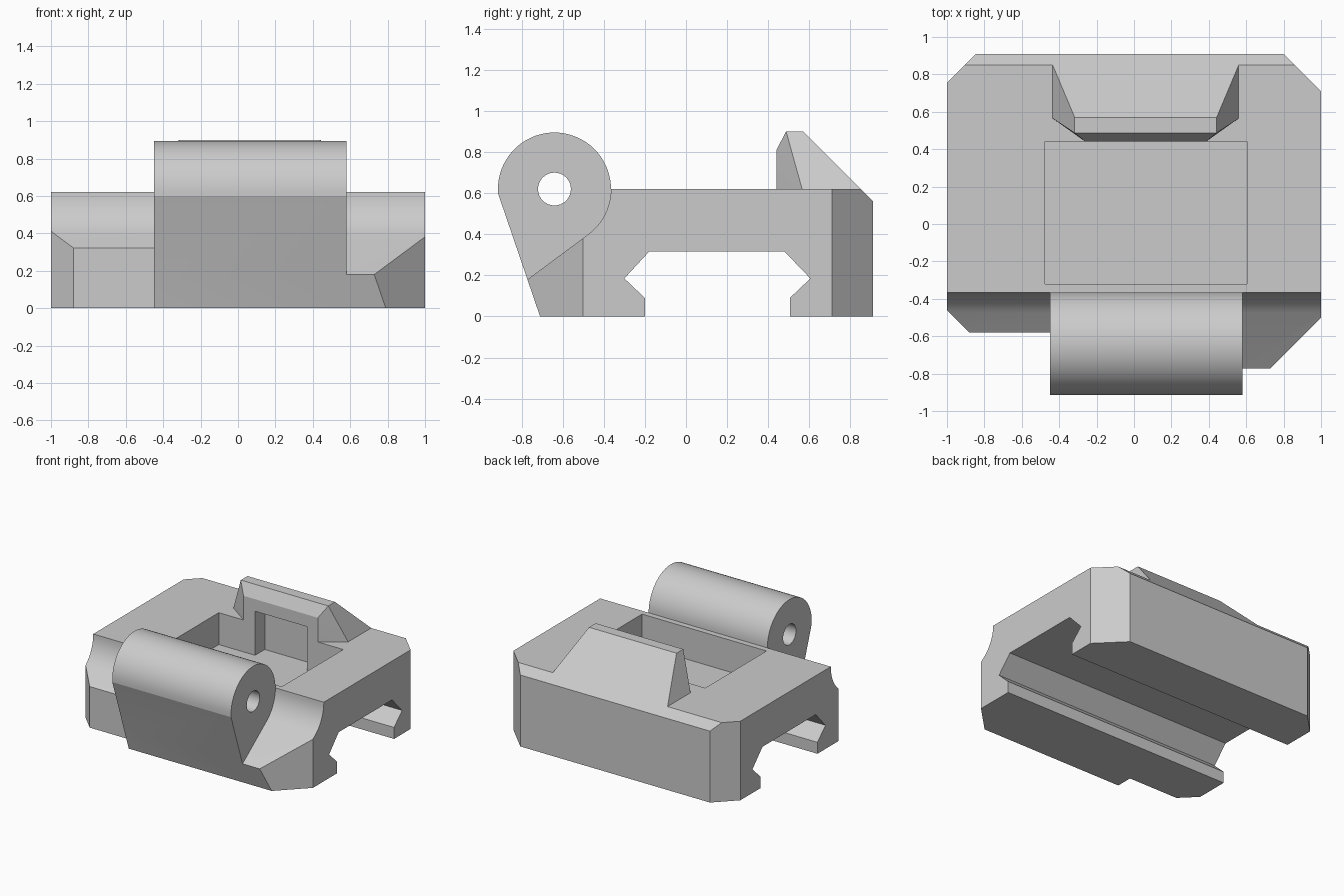
import bpy, bmesh, math
from mathutils import Vector

if "Cube" in bpy.data.objects:
    bpy.data.objects.remove(bpy.data.objects["Cube"])

grey = bpy.data.materials.new("plain grey")
grey.diffuse_color = (0.6, 0.6, 0.6, 1)
grey.use_nodes = True
grey.node_tree.nodes["Principled BSDF"].inputs["Base Color"].default_value = grey.diffuse_color

CY, CZ, R = -0.64, 0.62, 0.275     # hinge barrel axis and radius


def finish(name, bm):
    bmesh.ops.recalc_face_normals(bm, faces=bm.faces)
    me = bpy.data.meshes.new(name)
    bm.to_mesh(me)
    bm.free()
    me.materials.append(grey)
    ob = bpy.data.objects.new(name, me)
    bpy.context.collection.objects.link(ob)
    return ob


def extrude_x(profile, x0, x1):
    """Prism of a (y, z) profile running along x."""
    bm = bmesh.new()
    face = bm.faces.new([bm.verts.new((x0, y, z)) for y, z in profile])
    res = bmesh.ops.extrude_face_region(bm, geom=[face])
    verts = [v for v in res["geom"] if isinstance(v, bmesh.types.BMVert)]
    bmesh.ops.translate(bm, verts=verts, vec=(x1 - x0, 0, 0))
    return bm


def box(name, x0, x1, y0, y1, z0, z1):
    return finish(name, extrude_x([(y0, z0), (y1, z0), (y1, z1), (y0, z1)], x0, x1))


def arc(a0, a1, n, r=R):
    angles = [math.radians(a0 + (a1 - a0) * i / n) for i in range(n + 1)]
    return [(CY + r * math.cos(a), CZ + r * math.sin(a)) for a in angles]


def combine(target, other, operation):
    other.hide_render = True
    mod = target.modifiers.new("cut", 'BOOLEAN')
    mod.operation = operation
    mod.solver = 'EXACT'
    mod.object = other
    bpy.context.view_layer.objects.active = target
    bpy.ops.object.modifier_apply(modifier=mod.name)
    bpy.data.objects.remove(other)


# Base block: dovetail groove below, hollow clearance beside the barrel
profile = arc(0, -53.13, 10) + [
    (-0.7715, 0.18), (-0.71, 0),
    (-0.2, 0), (-0.2, 0.09), (-0.3, 0.185), (-0.18, 0.315),
    (0.48, 0.315), (0.605, 0.185), (0.505, 0.09), (0.505, 0),
    (0.91, 0), (0.91, 0.56), (0.85, 0.62)]
bm = extrude_x(profile, -1, 1)

# Cut the four vertical corners
for sx, sy, dist in ((-1, -1, 1.46), (1, -1, 1.5), (-1, 1, 1.755), (1, 1, 1.71)):
    normal = Vector((sx, sy, 0))
    res = bmesh.ops.bisect_plane(bm, geom=bm.verts[:] + bm.edges[:] + bm.faces[:],
                                 plane_co=normal * dist / 2, plane_no=normal,
                                 clear_outer=True)
    edges = [e for e in bm.edges if e.is_boundary]
    bmesh.ops.holes_fill(bm, edges=edges, sides=0)
base = finish("base_block", bm)

# Shorter left wing and the square pocket in the top
combine(base, box("wing_cutter", -1.2, -0.45, -1.2, -0.58, -0.2, 0.9), 'DIFFERENCE')
combine(base, box("pocket_cutter", -0.475, 0.605, -0.32, 0.44, 0.37, 0.8), 'DIFFERENCE')

# Hinge barrel flowing down into the front face
barrel = arc(0, 180, 36) + [(-0.915, 0.6), (-0.71, 0), (-0.365, 0)]
combine(base, finish("hinge_barrel", extrude_x(barrel, -0.45, 0.58)), 'UNION')

# Rear catch: tapered wedge leaning into the back chamfer
bm = bmesh.new()
for centre, side in ((0.06, -1), (0.065, 1)):
    for half, y, z in ((0.32, 0.44, 0.6), (0.32, 0.44, 0.81), (0.377, 0.487, 0.9),
                       (0.377, 0.57, 0.9), (0.495, 0.85, 0.62), (0.495, 0.85, 0.6),
                       (0.495, 0.565, 0.62), (0.495, 0.565, 0.6)):
        bm.verts.new((centre + side * half, y, z))
bmesh.ops.convex_hull(bm, input=bm.verts[:])
bmesh.ops.dissolve_limit(bm, angle_limit=0.02, verts=bm.verts[:], edges=bm.edges[:])
combine(base, finish("rear_catch", bm), 'UNION')

# Niche under the catch and the pin hole through the barrel
combine(base, box("niche_cutter", -0.16, 0.29, 0.35, 0.56, 0.37, 0.715), 'DIFFERENCE')
hole = arc(0, 360, 32, 0.08)[:-1]
combine(base, finish("pin_hole_cutter", extrude_x(hole, -0.7, 0.8)), 'DIFFERENCE')

# Round surfaces smooth, corners sharp
bpy.ops.object.select_all(action='DESELECT')
base.select_set(True)
bpy.context.view_layer.objects.active = base
bpy.ops.object.shade_smooth_by_angle(angle=math.radians(15))
